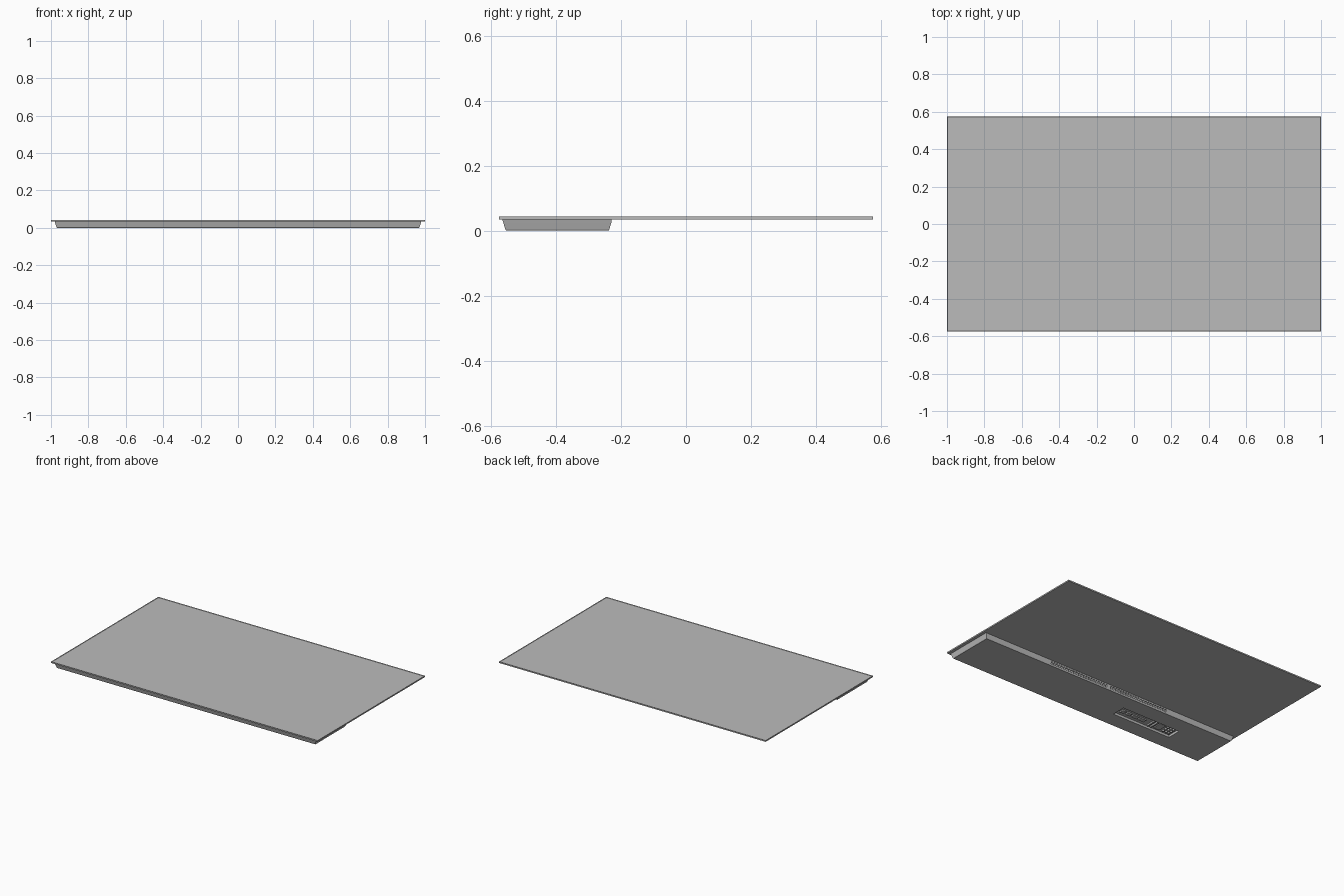
import bpy, bmesh

if "Cube" in bpy.data.objects:
    bpy.data.objects.remove(bpy.data.objects["Cube"])

# One flat grey for the whole model
grey = bpy.data.materials.new("mid grey")
grey.diffuse_color = (0.5, 0.5, 0.5, 1)
grey.use_nodes = True
grey.node_tree.nodes["Principled BSDF"].inputs["Base Color"].default_value = grey.diffuse_color


def finish(name, bm):
    bmesh.ops.recalc_face_normals(bm, faces=bm.faces)
    me = bpy.data.meshes.new(name)
    bm.to_mesh(me)
    bm.free()
    me.materials.append(grey)
    ob = bpy.data.objects.new(name, me)
    bpy.context.collection.objects.link(ob)
    return ob


def add_box(bm, x0, x1, y0, y1, z0, z1):
    vs = bmesh.ops.create_cube(bm, size=1)["verts"]
    for v in vs:
        v.co = (x1 if v.co.x > 0 else x0,
                y1 if v.co.y > 0 else y0,
                z1 if v.co.z > 0 else z0)
    return vs


def boxes(name, dims):
    bm = bmesh.new()
    for d in dims:
        add_box(bm, *d)
    return finish(name, bm)


# Thin panel with a narrow rim around a slightly sunken screen
bm = bmesh.new()
add_box(bm, -1, 1, -0.575, 0.575, 0.034, 0.043)
bm.faces.ensure_lookup_table()
top = max(bm.faces, key=lambda f: f.calc_center_median().z)
bmesh.ops.inset_region(bm, faces=[top], thickness=0.005)
for v in top.verts:
    v.co.z -= 0.003
finish("screen_panel", bm)

# Shallow housing: stacked rectangular rings (z, half width, front y, rear y)
bm = bmesh.new()
rings = []
for z, w, yf, yr in [(0.0, 0.968, -0.553, -0.238), (0.004, 0.971, -0.556, -0.236),
                     (0.024, 0.977, -0.562, -0.230), (0.0345, 0.980, -0.565, -0.230)]:
    rings.append([bm.verts.new(p) for p in
                  [(-w, yf, z), (w, yf, z), (w, yr, z), (-w, yr, z)]])
for a, b in zip(rings, rings[1:]):
    for i in range(4):
        j = (i + 1) % 4
        bm.faces.new((a[i], a[j], b[j], b[i]))
bm.faces.new(rings[0])
bm.faces.new(rings[-1])
housing = finish("rear_housing", bm)

# Cutter: connector recess underneath and vent slots in the rear wall
cuts = [(-0.65, -0.21, -0.445, -0.35, -0.02, 0.016)]
for start in (-0.45, 0.02):
    for i in range(23):
        x = start + i * 0.0196
        cuts.append((x, x + 0.010, -0.245, -0.21, 0.010, 0.026))
cutter = boxes("recess_cutter", cuts)
cutter.hide_render = True
cutter.hide_viewport = True
mod = housing.modifiers.new("recesses", "BOOLEAN")
mod.operation = "DIFFERENCE"
mod.solver = "EXACT"
mod.object = cutter

# Row of sockets in the recess
sockets = []
for x, w in [(-0.25, 0.03), (-0.295, 0.03), (-0.345, 0.045), (-0.40, 0.045)]:
    sockets.append((x - w / 2, x + w / 2, -0.415, -0.385, 0.008, 0.018))
boxes("sockets", sockets)

# Wide socket bars and cover plate
boxes("wide_sockets", [(-0.475, -0.465, -0.435, -0.36, 0.006, 0.018),
                       (-0.50, -0.49, -0.435, -0.36, 0.006, 0.018),
                       (-0.56, -0.515, -0.43, -0.365, 0.010, 0.018)])

# Cluster of round jacks at the end of the recess
bm = bmesh.new()
for i in range(3):
    for y in (-0.42, -0.397, -0.374):
        vs = bmesh.ops.create_cone(bm, cap_ends=True, segments=12, radius1=0.008,
                                   radius2=0.008, depth=0.012)["verts"]
        bmesh.ops.translate(bm, verts=vs, vec=(-0.585 - i * 0.022, y, 0.012))
finish("round_jacks", bm)
